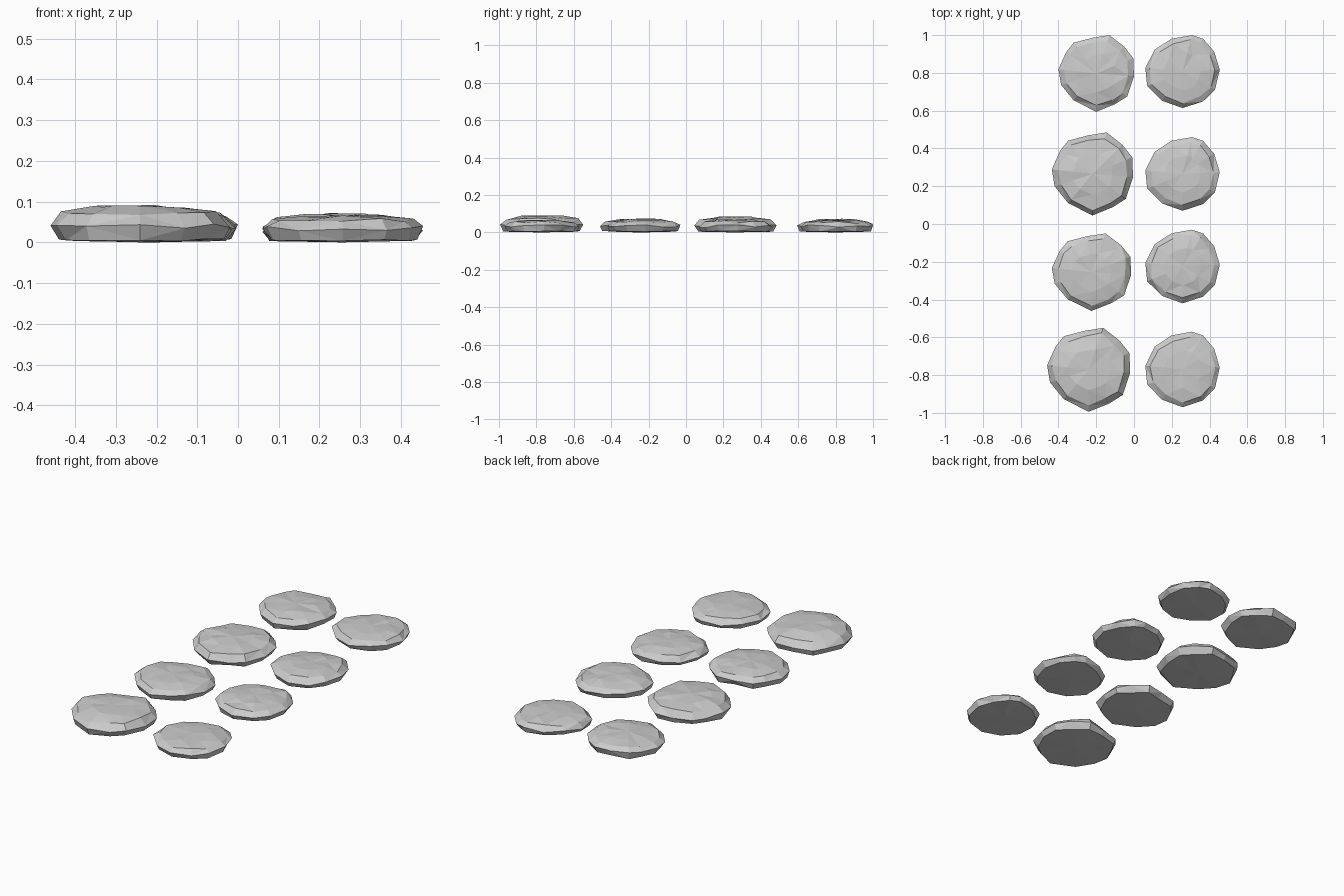
import bpy, bmesh, random
from mathutils import Vector

if "Cube" in bpy.data.objects:
    bpy.data.objects.remove(bpy.data.objects["Cube"])

random.seed(4)

# Typical plan outline of each column, scaled to fit every stone
LEFT = [(-.6, .8), (-.1, .93), (.35, 1), (.74, .7), (.98, .4), (1, -.07), (.82, -.6),
        (.5, -.8), (0, -1), (-.6, -.7), (-.93, -.3), (-1, .11), (-.8, .55)]
RIGHT = [(-.75, .6), (-.3, .9), (.25, 1), (.55, .9), (.85, .55), (1, .05), (.87, -.5),
         (.55, -.82), (0, -1), (-.55, -.8), (-.95, -.4), (-1, .1)]


def make_stone(name, outline, centre, half, height, mid):
    bm = bmesh.new()
    centre = Vector(centre)
    pts = [Vector((x * half[0], y * half[1])) for x, y in reversed(outline)]
    n = len(pts)
    # rings: scale, height, height jitter
    rise = height - mid
    rings = [(.92, .006, .003), (1, mid, .008), (.86, mid + .64 * rise, .005),
             (.5, mid + .93 * rise, .004)]
    loops = []
    for s, z, jit in rings:
        ring = []
        for p in pts:
            f = s if s == 1 else s * random.uniform(.96, 1.03)
            q = centre + p * f
            ring.append(bm.verts.new((q.x, q.y, z + random.uniform(-jit, jit))))
        loops.append(ring)
    # faceted sides
    for a, b in zip(loops, loops[1:]):
        for i in range(n):
            j = (i + 1) % n
            bm.faces.new((a[i], a[j], b[j], b[i]))
    # nearly flat base and low domed top
    for ring, z in ((loops[0], 0), (loops[-1], height)):
        tip = bm.verts.new((centre.x, centre.y, z))
        for i in range(n):
            bm.faces.new((ring[i], ring[(i + 1) % n], tip))
    bmesh.ops.triangulate(bm, faces=bm.faces[:])
    bmesh.ops.recalc_face_normals(bm, faces=bm.faces[:])
    mesh = bpy.data.meshes.new(name)
    bm.to_mesh(mesh)
    bm.free()
    bpy.context.collection.objects.link(bpy.data.objects.new(name, mesh))


# Left column, back to front: x, y, half width, half depth, height
for i, (x, y, a, b, h) in enumerate([
        (-.2, .797, .2, .203, .072), (-.22, .265, .215, .22, .086),
        (-.225, -.255, .21, .205, .073), (-.24, -.772, .22, .222, .091)]):
    make_stone(f"stone_left_{i + 1}", LEFT, (x, y), (a, b), h, .038)

# Right column, back to front: y, half depth, height
for i, (y, b, h) in enumerate([
        (.807, .193, .066), (.265, .195, .068), (-.225, .195, .071), (-.77, .2, .066)]):
    make_stone(f"stone_right_{i + 1}", RIGHT, (.257, y), (.197, b), h, .033)
